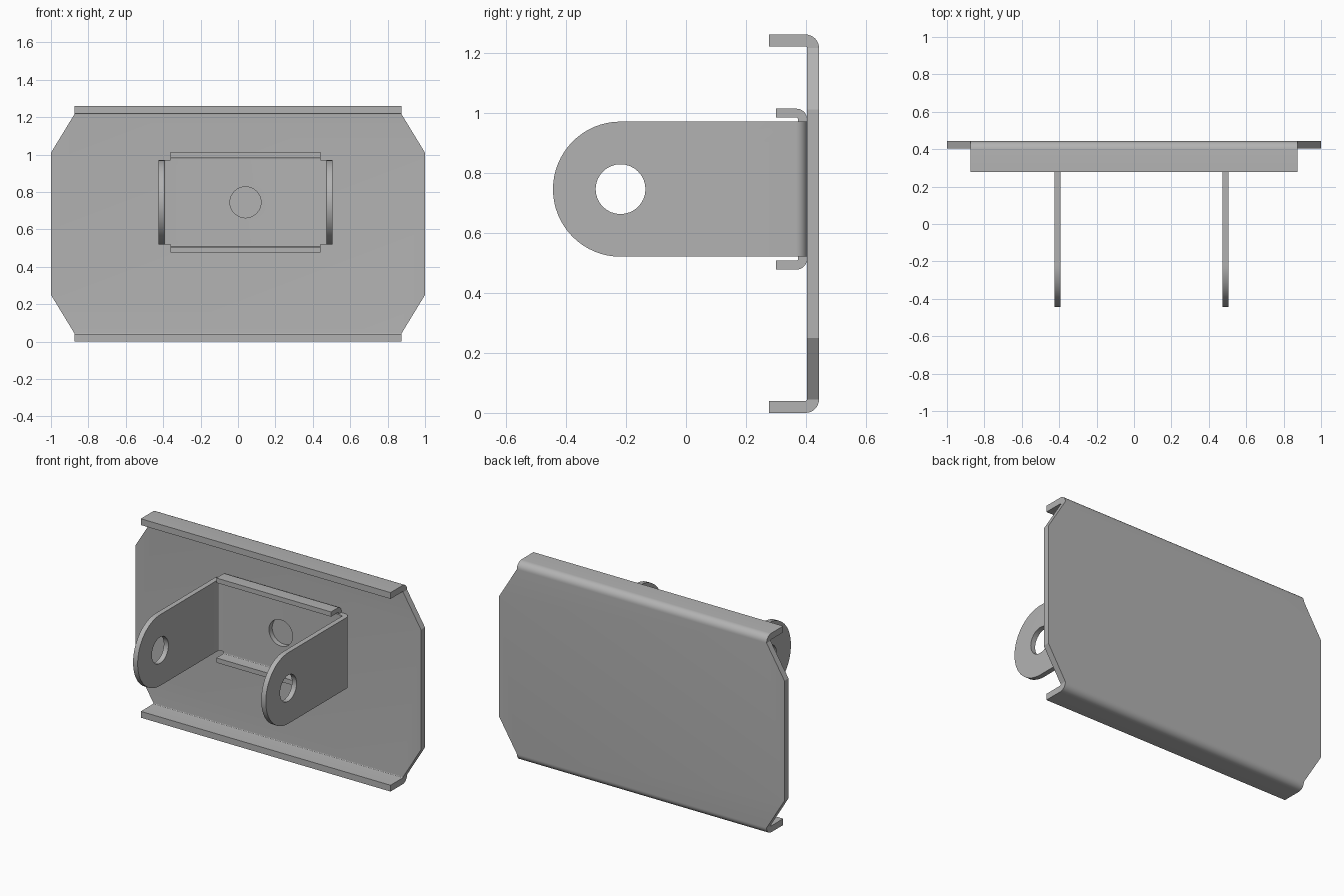
import bpy, bmesh
from math import sin, cos, pi, radians
from mathutils import Vector

if "Cube" in bpy.data.objects:
    bpy.data.objects.remove(bpy.data.objects["Cube"], do_unlink=True)

steel = bpy.data.materials.new("grey steel")
steel.use_nodes = True
GREY = (0.45, 0.45, 0.45, 1)
steel.diffuse_color = GREY
steel.node_tree.nodes["Principled BSDF"].inputs["Base Color"].default_value = GREY

MID_Z = 0.745      # height of the bracket centre line
MID_X = 0.04       # sideways offset of the bracket
BACK = 0.403       # plane where bracket meets plate
HOLE = 0.083


def bend(u, v, r_out, r_in, su, sv, width, steps=8):
    """Stations round a quarter bend, from the v direction to the u direction."""
    out = []
    for i in range(steps + 1):
        a = i / steps * pi / 2
        d = Vector((su * sin(a), sv * cos(a)))
        c = Vector((u, v))
        out.append((c + d * r_out, c + d * r_in, width))
    return out


def strip(name, stations, place):
    """Folded sheet: each station is (outer point, inner point, half width)."""
    bm = bmesh.new()
    rings = []
    for outer, inner, w in stations:
        rings.append([bm.verts.new(place(p[0], p[1], s)) for p, s in
                      ((outer, -w), (outer, w), (inner, w), (inner, -w))])
    for a, b in zip(rings, rings[1:]):
        for i in range(4):
            j = (i + 1) % 4
            bm.faces.new((a[i], a[j], b[j], b[i]))
    bm.faces.new(rings[0])
    bm.faces.new(rings[-1])
    bmesh.ops.remove_doubles(bm, verts=bm.verts, dist=0.0001)
    bmesh.ops.dissolve_limit(bm, angle_limit=radians(0.5), verts=bm.verts, edges=bm.edges)
    bmesh.ops.recalc_face_normals(bm, faces=bm.faces)
    mesh = bpy.data.meshes.new(name)
    bm.to_mesh(mesh)
    bm.free()
    mesh.materials.append(steel)
    ob = bpy.data.objects.new(name, mesh)
    bpy.context.collection.objects.link(ob)
    return ob


def select(ob):
    bpy.ops.object.select_all(action='DESELECT')
    ob.select_set(True)
    bpy.context.view_layer.objects.active = ob


def drill(ob, centre, depth, rotation):
    bpy.ops.mesh.primitive_cylinder_add(vertices=32, radius=HOLE, depth=depth,
                                        location=centre, rotation=rotation)
    cutter = bpy.context.object
    cutter.hide_render = True
    cutter.data.materials.append(steel)
    select(ob)
    mod = ob.modifiers.new("hole", 'BOOLEAN')
    mod.operation, mod.solver, mod.object = 'DIFFERENCE', 'EXACT', cutter
    bpy.ops.object.modifier_apply(modifier=mod.name)
    bpy.data.objects.remove(cutter, do_unlink=True)


def mirrored(half, flip):
    """Half path plus its reflection, giving a symmetric folded path."""
    return half + [(flip(o), flip(i), w) for o, i, w in reversed(half)]


def smooth(ob):
    select(ob)
    bpy.ops.object.shade_smooth_by_angle(angle=radians(30))


# Back plate with clipped corners and folded top and bottom lips; u = y, v = z
W = 0.875
top_half = [(Vector((0.277, 1.26)), Vector((0.277, 1.22)), W)]
top_half += bend(0.398, 1.215, 0.045, 0.005, 1, 1, W)
top_half += [(Vector((0.443, 1.01)), Vector((BACK, 1.01)), 1.0)]
plate = strip("back_plate", mirrored(top_half, lambda p: Vector((p[0], 1.26 - p[1]))),
              lambda u, v, s: (s, u, v))
smooth(plate)

# U-shaped bracket: round-ended arms joined by a web; u = x offset, v = y
R, PIVOT, HALF, T = 0.225, -0.218, 0.465, 0.032
arm = []
for i in range(17):
    a = i / 16 * pi / 2
    y = PIVOT - R * cos(a)
    arm.append((Vector((HALF, y)), Vector((HALF - T, y)), R * sin(a)))
r_in = 0.006
r_out = T + r_in
arm += reversed(bend(HALF - r_out, BACK - r_out, r_out, r_in, 1, 1, R))
bracket = strip("bracket", mirrored(arm, lambda p: Vector((-p[0], p[1]))),
                lambda u, v, s: (MID_X + u, v, MID_Z + s))
drill(bracket, (MID_X, PIVOT, MID_Z), 1.2, (0, pi / 2, 0))
drill(bracket, (MID_X, BACK - T / 2, MID_Z), 0.1, (pi / 2, 0, 0))
smooth(bracket)

# Small folded tabs above and below the bracket web; u = y, v = z offset
TAB_W, TAB_T, TOP = 0.402, 0.03, 0.268
for name, side in (("upper_tab", 1), ("lower_tab", -1)):
    path = [(Vector((0.3, TOP)), Vector((0.3, TOP - TAB_T)), TAB_W)]
    path += bend(BACK - 0.035, TOP - 0.035, 0.035, 0.005, 1, 1, TAB_W)
    path += [(Vector((BACK, R)), Vector((BACK - TAB_T, R)), TAB_W)]
    smooth(strip(name, path, lambda u, v, s: (MID_X + s, u, MID_Z + side * v)))
